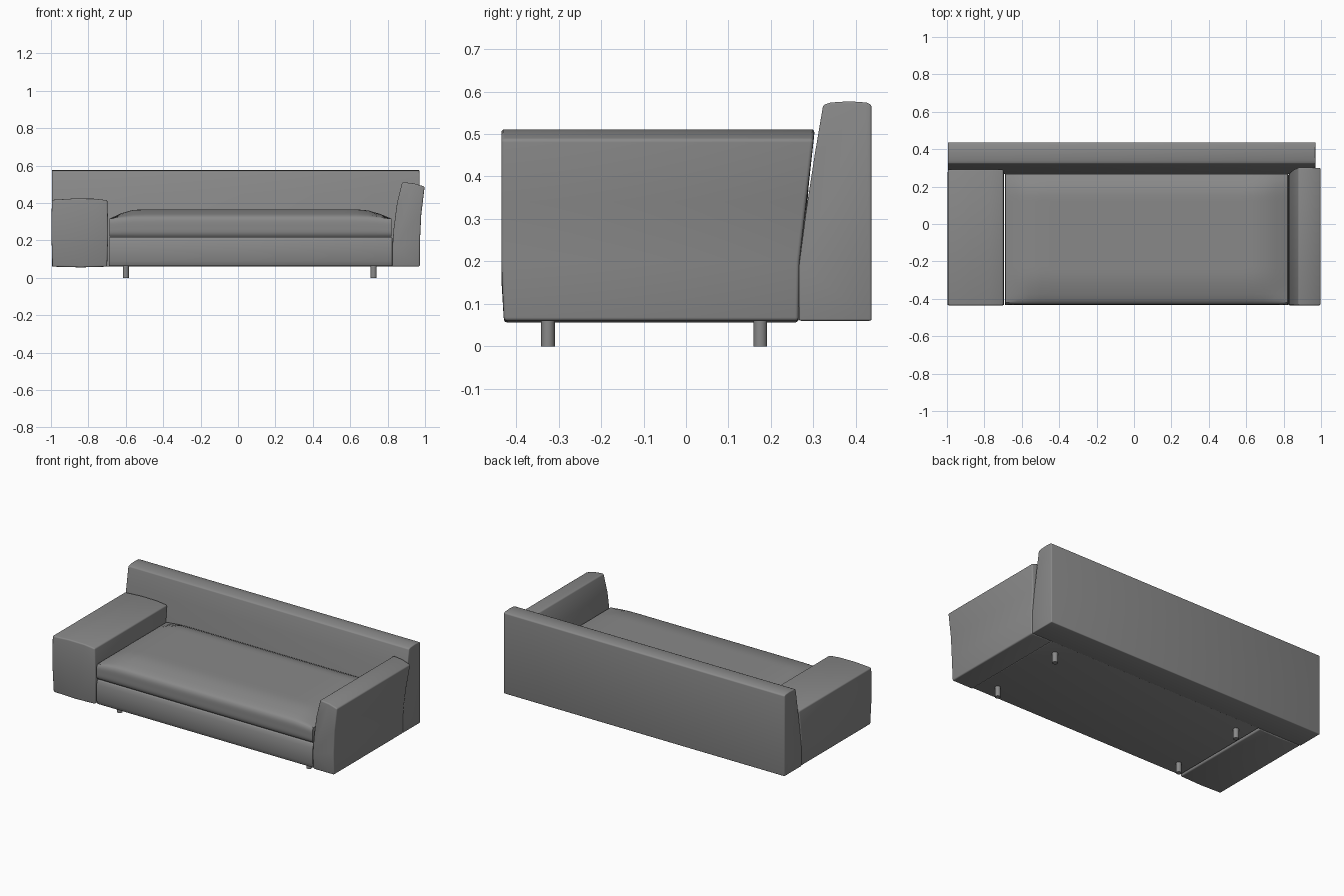
import bpy, bmesh, math
from mathutils import Vector

cube = bpy.data.objects.get("Cube")
if cube:
    bpy.data.objects.remove(cube, do_unlink=True)

# One grey upholstery colour
GREY = (0.25, 0.25, 0.25, 1)
fabric = bpy.data.materials.new("grey fabric")
fabric.use_nodes = True
fabric.diffuse_color = GREY
fabric.node_tree.nodes["Principled BSDF"].inputs["Base Color"].default_value = GREY


def finish(name, bm, bevel=0.0):
    """Turn a bmesh into a named, bevelled, smooth-shaded object."""
    bmesh.ops.recalc_face_normals(bm, faces=bm.faces)
    mesh = bpy.data.meshes.new(name)
    bm.to_mesh(mesh)
    bm.free()
    obj = bpy.data.objects.new(name, mesh)
    bpy.context.collection.objects.link(obj)
    mesh.materials.append(fabric)
    bpy.ops.object.select_all(action='DESELECT')
    obj.select_set(True)
    bpy.context.view_layer.objects.active = obj
    if bevel:
        mod = obj.modifiers.new("soft edge", 'BEVEL')
        mod.width = bevel
        mod.segments = 3
        mod.limit_method = 'ANGLE'
        mod.angle_limit = math.radians(40)
        bpy.ops.object.modifier_apply(modifier=mod.name)
    bpy.ops.object.shade_smooth_by_angle(angle=math.radians(35))
    return obj


def extrude(profile, axis, start, end):
    """Extrude a closed (horizontal, z) profile along x or y."""
    bm = bmesh.new()
    place = (lambda a, z: (start, a, z)) if axis == 'x' else (lambda a, z: (a, start, z))
    face = bm.faces.new([bm.verts.new(place(a, z)) for a, z in profile])
    moved = bmesh.ops.extrude_face_region(bm, geom=[face])["geom"]
    step = Vector((end - start, 0, 0) if axis == 'x' else (0, end - start, 0))
    bmesh.ops.translate(bm, vec=step, verts=[v for v in moved if isinstance(v, bmesh.types.BMVert)])
    return bm


def arm(name, profile):
    """Arm whose back end follows the lean of the backrest."""
    bm = extrude(profile, 'y', -0.435, 0.265)
    for v in bm.verts:
        if v.co.y > 0:
            v.co.y += 0.037 * max(0, (v.co.z - 0.18) / 0.32)
        elif v.co.z < 0.07:
            v.co.y += 0.006
    return finish(name, bm, 0.008)


# Backrest: upright rear face, leaning front face, softly crowned top
extrude_back = extrude([(0.266, 0.06), (0.266, 0.19), (0.283, 0.32), (0.303, 0.45),
                        (0.323, 0.568), (0.34, 0.574), (0.385, 0.577), (0.425, 0.574),
                        (0.437, 0.568), (0.437, 0.06)], 'x', -0.995, 0.97)
finish("backrest", extrude_back, 0.005)

# Low wide arm on the right, tall flared arm on the left
arm("wide_arm", [(-0.992, 0.06), (-0.84, 0.056), (-0.7, 0.06), (-0.694, 0.24), (-0.698, 0.415),
                 (-0.77, 0.423), (-0.88, 0.424), (-0.995, 0.417), (-0.998, 0.24)])
arm("flared_arm", [(0.825, 0.06), (0.972, 0.06), (0.973, 0.2), (0.98, 0.34), (0.998, 0.488),
                   (0.94, 0.505), (0.878, 0.512), (0.85, 0.4), (0.832, 0.26), (0.825, 0.16)])

# Seat base with a gently bulging front
base = extrude([(0.268, 0.063), (0.268, 0.216), (-0.422, 0.216), (-0.431, 0.19),
                (-0.433, 0.14), (-0.431, 0.09), (-0.422, 0.063)], 'x', -0.69, 0.825)
finish("seat_base", base, 0.004)

# Seat cushion: subdivided block with a crowned top and a rounded front
X0, X1, Y0, Y1 = -0.688, 0.822, -0.432, 0.268
bm = bmesh.new()
bmesh.ops.create_cube(bm, size=1)
bmesh.ops.subdivide_edges(bm, edges=bm.edges, cuts=23, use_grid_fill=True)
for v in bm.verts:
    u, w, h = v.co + Vector((0.5, 0.5, 0.5))
    x, y = X0 + u * (X1 - X0), Y0 + w * (Y1 - Y0)
    side = min(1, (x - X0) / 0.16, (X1 - x) / 0.18)
    front = min(1, (y - Y0) / 0.18, (Y1 - y) / 0.12)
    crown = 0.05 * math.sin(max(0, side) * math.pi / 2) * (0.25 + 0.75 * math.sin(max(0, front) * math.pi / 2))
    round_in = 0.012 * (2 * h - 1) ** 4
    if w < 0.001:
        y += round_in
    v.co = (x, y, 0.221 + h * (0.095 + crown))
finish("seat_cushion", bm)

# Four short round legs
for side, x in (("right", -0.6), ("left", 0.725)):
    for end, y in (("front", -0.325), ("back", 0.175)):
        bm = bmesh.new()
        bmesh.ops.create_cone(bm, cap_ends=True, segments=24, radius1=0.016, radius2=0.016, depth=0.07)
        bmesh.ops.translate(bm, vec=(x, y, 0.035), verts=bm.verts)
        finish(f"{end}_{side}_leg", bm)
